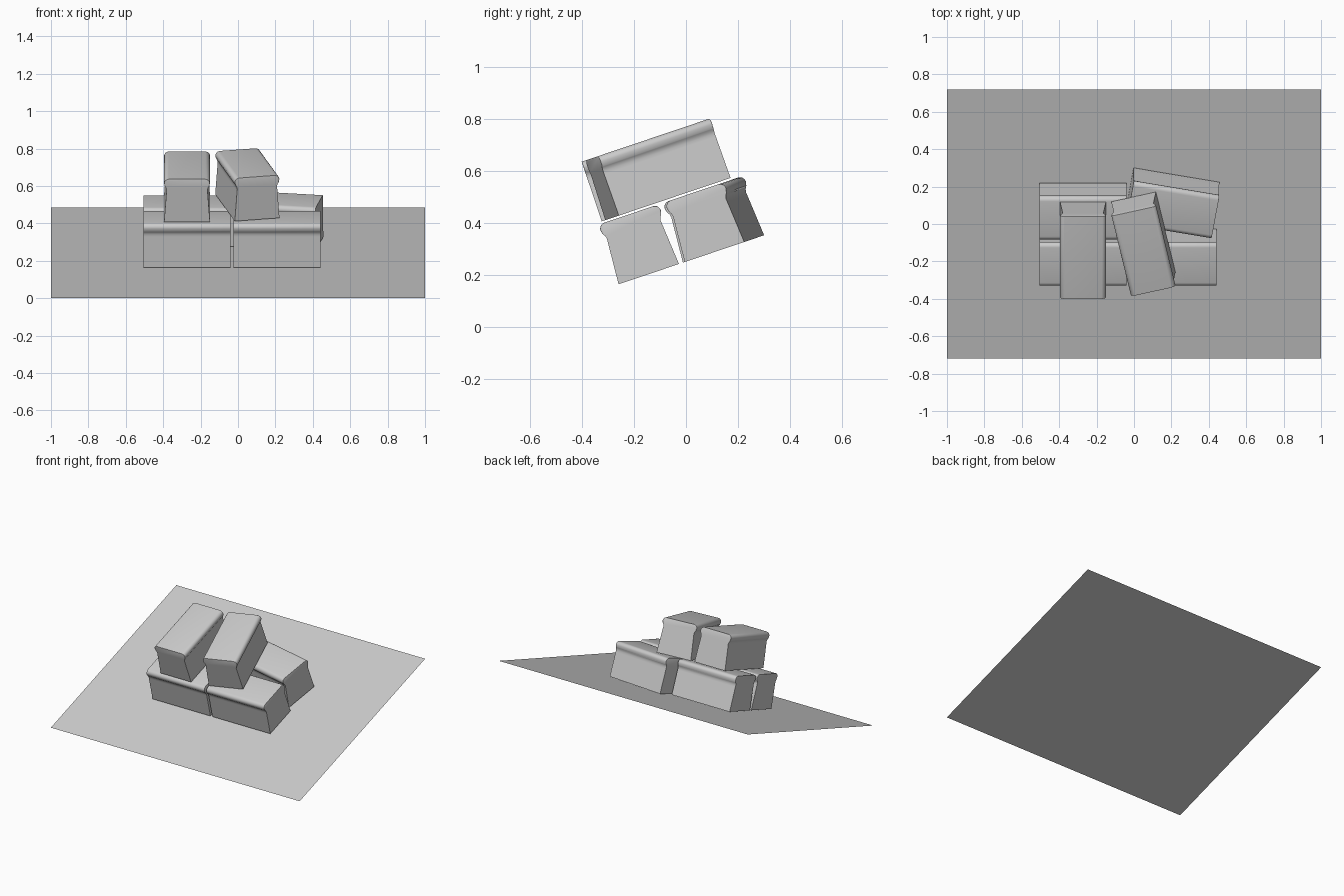
import bpy, bmesh, math
from mathutils import Matrix

if "Cube" in bpy.data.objects:
    bpy.data.objects.remove(bpy.data.objects["Cube"])

TILT = math.radians(18.62)
LIFT = 0.2425
SLOPE = Matrix.Translation((0, 0, LIFT)) @ Matrix.Rotation(TILT, 4, 'X')
LENGTH, HALF_W, HEIGHT = 0.465, 0.1225, 0.242


def finish(name, bm, matrix):
    me = bpy.data.meshes.new(name)
    bm.to_mesh(me)
    bm.free()
    ob = bpy.data.objects.new(name, me)
    bpy.context.collection.objects.link(ob)
    ob.matrix_world = matrix
    return ob


def section():
    # half outline: tapered wall, waist, flared lip, rounded top
    r = 0.024
    half = [(HALF_W, 0), (0.110, 0.168), (0.109, 0.180),
            (0.112, 0.192), (0.119, 0.203)]
    for i in range(6):
        a = math.radians(18 * i)
        half.append((HALF_W - r + r * math.cos(a), HEIGHT - r + r * math.sin(a)))
    return half + [(-x, z) for x, z in reversed(half)]


def block(name, u, v, w, degrees=0, along_y=False):
    bm = bmesh.new()
    pts = section()
    ends = [[bm.verts.new((s * LENGTH / 2, y, z)) for y, z in pts] for s in (-1, 1)]
    n = len(pts)
    for i in range(n):
        j = (i + 1) % n
        bm.faces.new((ends[0][i], ends[0][j], ends[1][j], ends[1][i]))
    caps = [bm.faces.new(e) for e in ends]
    # soften the end edges around the lip
    rim = [e for f in caps for e in f.edges
           if min(vt.co.z for vt in e.verts) > 0.2]
    bmesh.ops.bevel(bm, geom=rim, offset=0.015, offset_type='OFFSET',
                    segments=3, profile=0.5, affect='EDGES', clamp_overlap=True)
    bmesh.ops.recalc_face_normals(bm, faces=bm.faces)
    turn = math.radians(degrees + (90 if along_y else 0))
    ob = finish(name, bm, SLOPE @ Matrix.Translation((u, v, w)) @ Matrix.Rotation(turn, 4, 'Z'))
    bpy.ops.object.select_all(action='DESELECT')
    ob.select_set(True)
    bpy.context.view_layer.objects.active = ob
    bpy.ops.object.shade_smooth_by_angle(angle=math.radians(35))


# sloping sheet
bm = bmesh.new()
bm.faces.new([bm.verts.new((x, y, 0)) for x, y in
              ((-1, -0.76), (1, -0.76), (1, 0.76), (-1, 0.76))])
finish("sloped_ground", bm, SLOPE)

# lower layer
block("lower_front_left_block", -0.2725, -0.148, 0.009)
block("lower_front_right_block", 0.2085, -0.148, 0.009)
block("lower_back_left_block", -0.2725, 0.113, 0.009)
block("lower_back_right_block", 0.206, 0.159, 0.009, -10)

# upper layer, laid crosswise
block("upper_left_block", -0.2725, -0.022, 0.259, 0, True)
block("upper_right_block", 0.05, 0.014, 0.259, 13, True)
